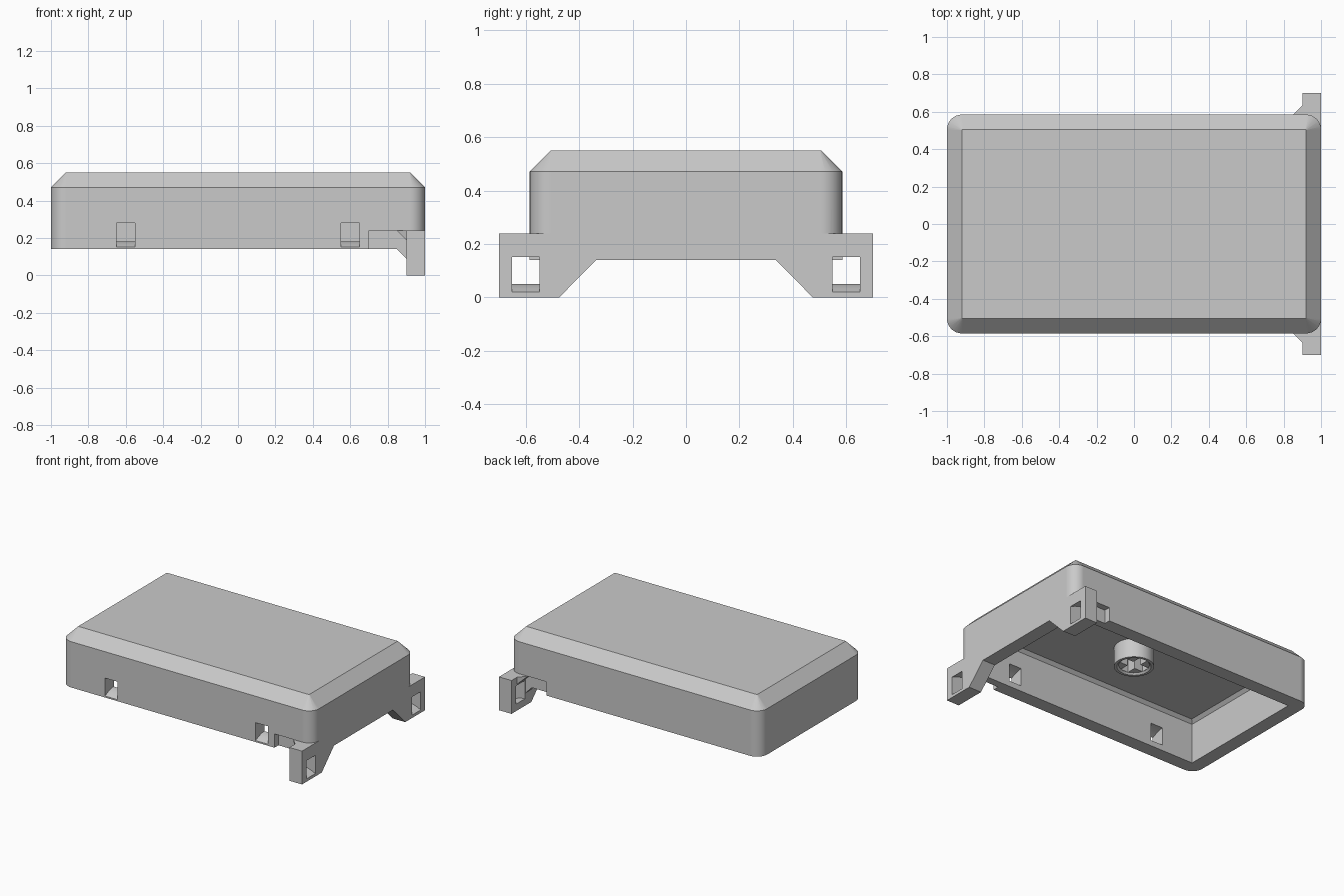
import bpy
import bmesh
from math import cos, sin, pi

if "Cube" in bpy.data.objects:
    bpy.data.objects.remove(bpy.data.objects["Cube"], do_unlink=True)

grey = bpy.data.materials.new("plain_grey")
grey.use_nodes = True
grey.diffuse_color = (0.59, 0.59, 0.59, 1)
grey.node_tree.nodes["Principled BSDF"].inputs["Base Color"].default_value = grey.diffuse_color


def finish(name, bm):
    bmesh.ops.recalc_face_normals(bm, faces=bm.faces)
    mesh = bpy.data.meshes.new(name)
    bm.to_mesh(mesh)
    bm.free()
    mesh.materials.append(grey)
    ob = bpy.data.objects.new(name, mesh)
    bpy.context.collection.objects.link(ob)
    return ob


def solid(name, points):
    """Convex solid wrapped around the given points."""
    bm = bmesh.new()
    for p in points:
        bm.verts.new(p)
    bmesh.ops.remove_doubles(bm, verts=bm.verts, dist=1e-5)
    bmesh.ops.convex_hull(bm, input=bm.verts)
    bmesh.ops.dissolve_limit(bm, angle_limit=0.02, verts=bm.verts, edges=bm.edges)
    return finish(name, bm)


def prism(name, loop_a, loop_b):
    """Solid between two matching outlines."""
    bm = bmesh.new()
    a = [bm.verts.new(p) for p in loop_a]
    b = [bm.verts.new(p) for p in loop_b]
    bm.faces.new(a)
    bm.faces.new(b)
    for i in range(len(a)):
        bm.faces.new((a[i - 1], a[i], b[i], b[i - 1]))
    return finish(name, bm)


def tunnel(z0, z1, rise=0.03, steps=8):
    """Outline of an arched passage, as (depth, height) pairs."""
    depths = [-0.01 + 0.12 * i / steps for i in range(steps + 1)]
    curve = [(d, rise * sin(pi / 2 * d / 0.1)) for d in depths]
    return [(d, z0 + h) for d, h in curve] + [(d, z1 + h) for d, h in reversed(curve)]


def box(x0, x1, y0, y1, z0, z1):
    return [(x, y, z) for x in (x0, x1) for y in (y0, y1) for z in (z0, z1)]


def ring(hx, hy, z, r, n=8):
    """Rectangle of half sizes hx, hy with corners rounded by r."""
    pts = []
    for q, (sx, sy) in enumerate([(1, 1), (-1, 1), (-1, -1), (1, -1)]):
        for i in range(n + 1):
            a = (q + i / n) * pi / 2
            pts.append((sx * (hx - r) + r * cos(a), sy * (hy - r) + r * sin(a), z))
    return pts


def disc(r, z, n=48):
    return [(r * cos(2 * pi * i / n), r * sin(2 * pi * i / n), z) for i in range(n)]


def apply(ob, mod):
    bpy.context.view_layer.objects.active = ob
    bpy.ops.object.modifier_apply(modifier=mod.name)


def cut(ob, cutters):
    for c in cutters:
        c.hide_render = True
        mod = ob.modifiers.new("cut", 'BOOLEAN')
        mod.operation = 'DIFFERENCE'
        mod.solver = 'EXACT'
        mod.object = c
        apply(ob, mod)
        bpy.data.objects.remove(c, do_unlink=True)


def smooth(ob):
    """Smooth shading that keeps the large faces flat."""
    bpy.ops.object.select_all(action='DESELECT')
    ob.select_set(True)
    bpy.context.view_layer.objects.active = ob
    bpy.ops.object.shade_smooth_by_angle()
    mod = ob.modifiers.new("flat_faces", 'WEIGHTED_NORMAL')
    mod.keep_sharp = True
    mod.weight = 100
    apply(ob, mod)


# Hollow cover with rounded corners and a bevelled top
cover = solid("cover", ring(1, 0.585, 0.141, 0.08) + ring(1, 0.585, 0.471, 0.08)
              + ring(0.92, 0.505, 0.551, 0.004))
cutters = [solid("cavity", box(-0.9, 0.9, -0.485, 0.485, 0.1, 0.43)
                 + box(-0.878, 0.878, -0.463, 0.463, 0.1, 0.452))]

# Two arched front windows
for x in (-0.6, 0.6):
    outline = tunnel(0.152, 0.281)
    cutters.append(prism("window_cutter", *[
        [(x + w, d - 0.585, z) for d, z in outline] for w in (-0.05, 0.05)]))

# Shallow recesses in the side walls beside the feet
for s in (-1, 1):
    cutters.append(solid("recess_cutter", box(0.7, 1.1, s * 0.54, s * 0.65, 0.1, 0.24)))
cut(cover, cutters)
smooth(cover)

# Mounting feet with an arched slot, and their gussets and braces
for s, side in ((-1, "front"), (1, "back")):
    foot = solid(side + "_foot", [(x, s * y, z) for x in (0.9, 1) for y, z in (
        (0.7, 0), (0.7, 0.24), (0.335, 0.24), (0.335, 0.141), (0.475, 0))])
    outline = tunnel(0.021, 0.152)
    cut(foot, [prism("slot_cutter", *[
        [(1 - d, s * y, z) for d, z in outline] for y in (0.549, 0.651)])])
    smooth(foot)
    solid(side + "_gusset", [(x, s * y, z) for x, y, z in (
        (0.85, 0.54, 0.24), (0.85, 0.585, 0.24), (0.9, 0.635, 0.24),
        (0.9, 0.54, 0.24), (0.9, 0.54, 0.19), (0.9, 0.635, 0.19))])
    solid(side + "_brace", [(x, s * y, z) for y in (0.485, 0.54) for x, z in (
        (0.85, 0.24), (0.9, 0.24), (0.9, 0.09), (0.85, 0.141))])

# Central stem with a cross-shaped socket and a bevelled mouth
stem = solid("stem", disc(0.13, 0.46) + disc(0.13, 0.315))
cut(stem, [solid("mouth_cutter", disc(0.122, 0.305) + disc(0.1, 0.327)),
           solid("cross_cutter", box(-0.097, 0.097, -0.03, 0.03, 0.3, 0.452)),
           solid("cross_cutter", box(-0.03, 0.03, -0.097, 0.097, 0.3, 0.452))])
smooth(stem)
